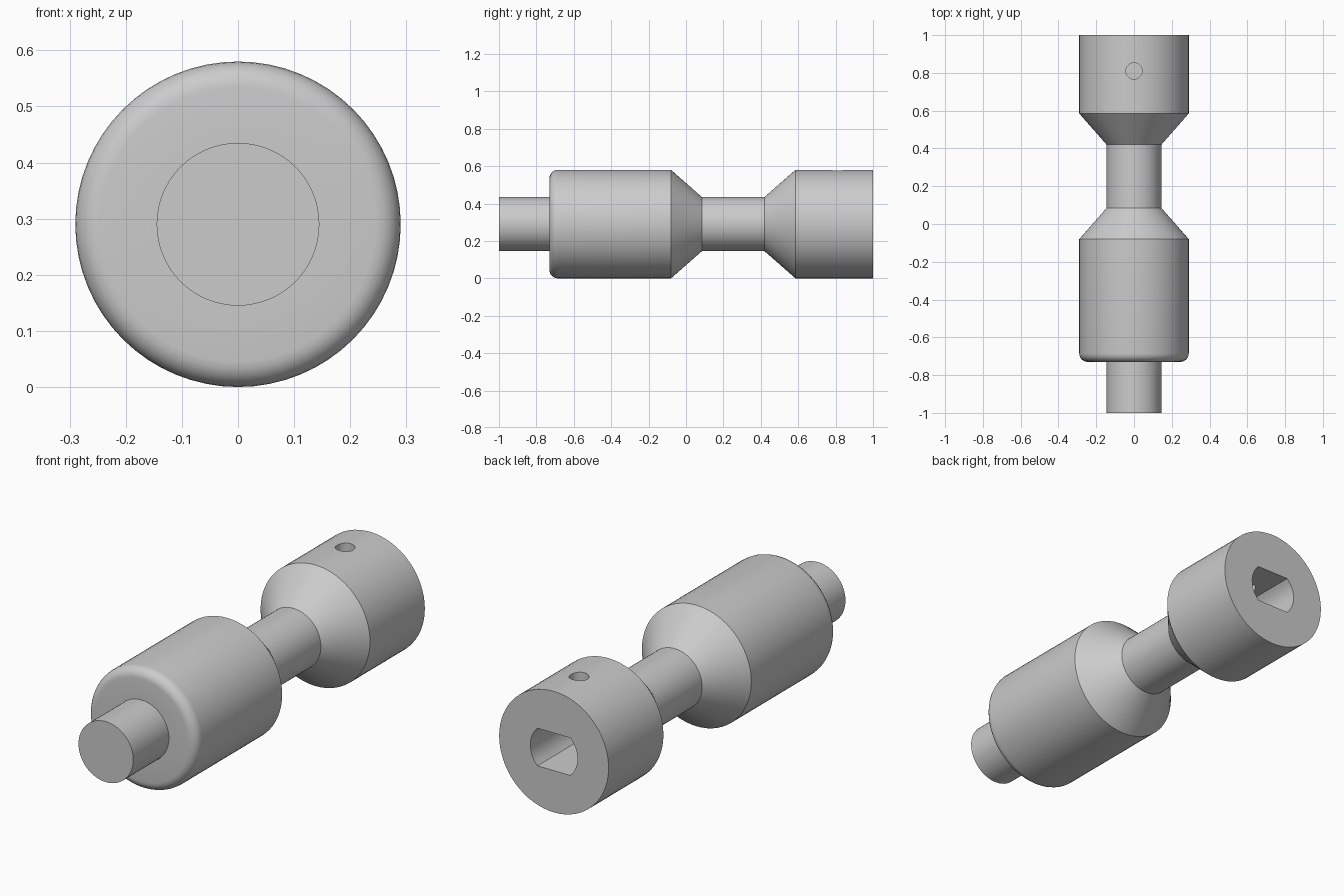
import bpy, bmesh
from math import sin, cos, pi, asin, radians

if "Cube" in bpy.data.objects:
    bpy.data.objects.remove(bpy.data.objects["Cube"])

R, r = 0.29, 0.145      # barrel and shaft radius
CZ = R                  # axis height
SEG = 64


def finish(name, bm):
    bmesh.ops.recalc_face_normals(bm, faces=bm.faces)
    me = bpy.data.meshes.new(name)
    bm.to_mesh(me)
    bm.free()
    ob = bpy.data.objects.new(name, me)
    bpy.context.collection.objects.link(ob)
    return ob


def lathe(name, profile):
    """Turn (y, radius) points around the y axis at height CZ, with flat caps."""
    bm = bmesh.new()
    rings = []
    for y, rad in profile:
        rings.append([bm.verts.new((rad * cos(2 * pi * i / SEG), y, CZ + rad * sin(2 * pi * i / SEG)))
                      for i in range(SEG)])
    for a, b in zip(rings, rings[1:]):
        for i in range(SEG):
            j = (i + 1) % SEG
            bm.faces.new((a[i], a[j], b[j], b[i]))
    bm.faces.new(rings[0])
    bm.faces.new(rings[-1])
    return finish(name, bm)


def prism(name, bottom, top):
    """Solid between two matching outlines."""
    bm = bmesh.new()
    a = [bm.verts.new(p) for p in bottom]
    b = [bm.verts.new(p) for p in top]
    n = len(a)
    for i in range(n):
        bm.faces.new((a[i], a[(i + 1) % n], b[(i + 1) % n], b[i]))
    bm.faces.new(a)
    bm.faces.new(b)
    return finish(name, bm)


# Turned body: stub, rounded barrel, cone, neck, cone, socket head
f = 0.045
fillet = [(-0.73 + f * (1 - cos(t)), R - f + f * sin(t)) for t in [k * pi / 12 for k in range(7)]]
body = lathe("coupling_shaft",
             [(-1, r), (-0.73, r)] + fillet +
             [(-0.08, R), (0.085, r), (0.42, r), (0.585, R), (1, R)])

# Double-D socket in the back end
br, flat = 0.125, 0.09
a0 = asin(flat / br)
arc = [-a0 + 2 * a0 * k / 12 for k in range(13)]
outline = [(br * cos(t), br * sin(t)) for t in arc + [t + pi for t in arc]]
socket = prism("socket_cutter",
               [(x, 0.59, CZ + z) for x, z in outline],
               [(x, 1.1, CZ + z) for x, z in outline])

# Set-screw hole through the top of the head into the socket
circle = [(0.043 * cos(2 * pi * i / 32), 0.81 + 0.043 * sin(2 * pi * i / 32)) for i in range(32)]
screw = prism("screw_hole_cutter",
              [(x, y, CZ) for x, y in circle],
              [(x, y, 0.7) for x, y in circle])

bpy.context.view_layer.objects.active = body
for cutter in (socket, screw):
    cutter.hide_render = True
    mod = body.modifiers.new(cutter.name, 'BOOLEAN')
    mod.operation = 'DIFFERENCE'
    mod.solver = 'EXACT'
    mod.object = cutter
    bpy.ops.object.modifier_apply(modifier=mod.name)
    bpy.data.objects.remove(cutter)

# Smooth shading with crisp edges
body.select_set(True)
bpy.ops.object.shade_smooth_by_angle(angle=radians(30))
